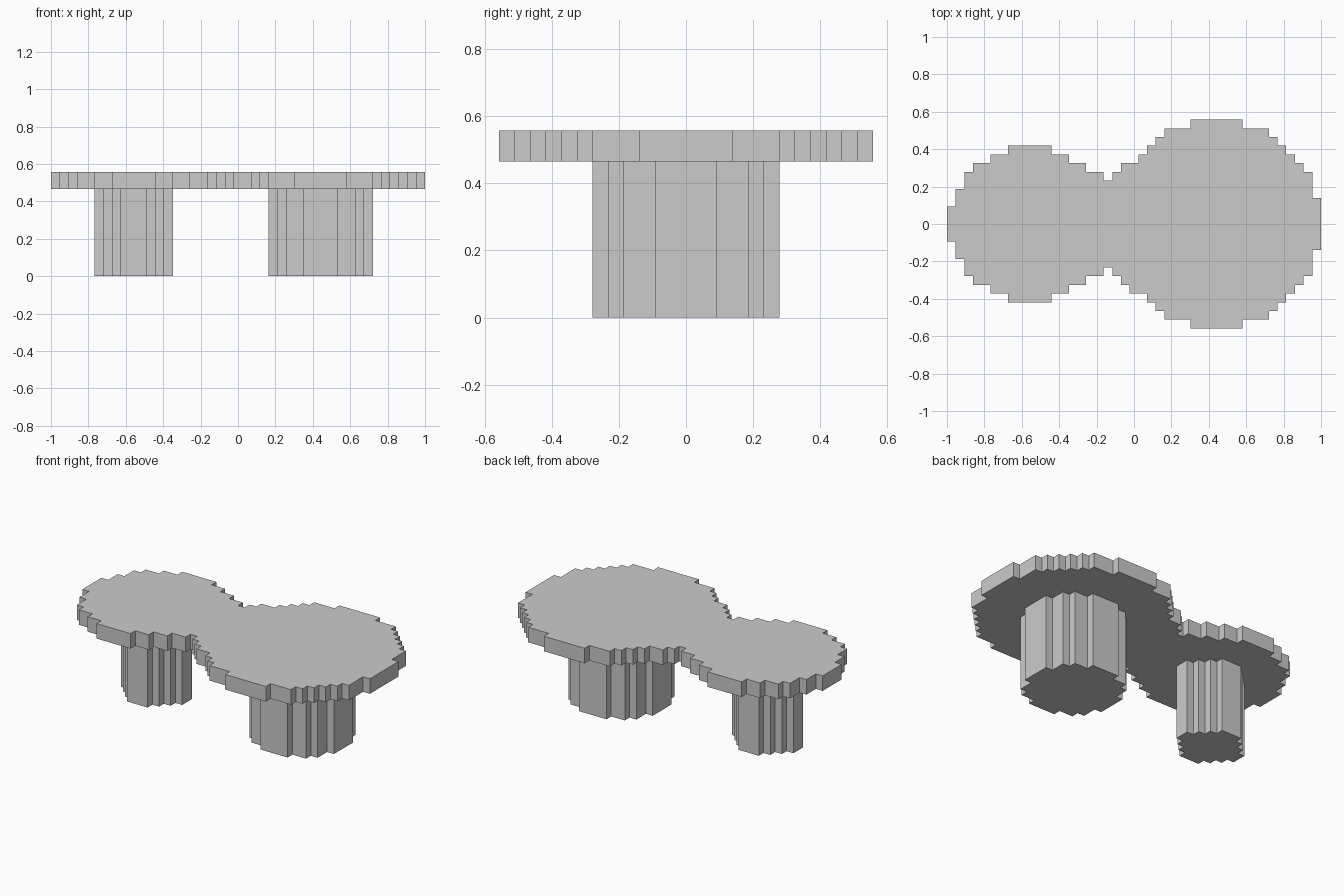
import bpy, bmesh

if "Cube" in bpy.data.objects:
    bpy.data.objects.remove(bpy.data.objects["Cube"])

S = 2 / 43  # grid cell size


def stepped_prism(name, first_col, back, front, z0, z1):
    """Extrude a stepped outline given as cell heights per column, back and front."""
    def edge(heights, sign):
        pts, prev = [], 0
        for i, h in enumerate(heights + [0]):
            if h != prev:
                x = -1 + (first_col + i) * S
                pts += [(x, sign * prev * S), (x, sign * h * S)]
            prev = h
        return pts[1:-1]

    outline = edge(front, -1) + edge(back, 1)[::-1]
    bm = bmesh.new()
    base = bm.faces.new([bm.verts.new((x, y, z0 * S)) for x, y in outline])
    ext = bmesh.ops.extrude_face_region(bm, geom=[base], use_keep_orig=True)
    top = [v for v in ext["geom"] if isinstance(v, bmesh.types.BMVert)]
    bmesh.ops.translate(bm, verts=top, vec=(0, 0, (z1 - z0) * S))
    bmesh.ops.recalc_face_normals(bm, faces=bm.faces)
    mesh = bpy.data.meshes.new(name)
    bm.to_mesh(mesh)
    bm.free()
    obj = bpy.data.objects.new(name, mesh)
    bpy.context.collection.objects.link(obj)
    return obj


def mirrored(half):
    return half + half[::-1]


# Table top: small lobe, narrow neck, large lobe
small_lobe = [2, 4, 6, 7, 7, 8, 8, 9, 9, 9, 9, 9, 8, 8, 7, 7, 6, 6]
neck = [5]
lobe_right = [12, 12, 12, 11, 11, 11, 10, 9, 8, 7, 6, 3]
back_left = [6, 7, 7, 8, 9, 10, 11, 11, 11, 12, 12, 12]
front_left = [6, 7, 8, 8, 9, 10, 11, 11, 11, 12, 12, 12]
stepped_prism("table_top", 0,
              small_lobe + neck + back_left + lobe_right,
              small_lobe + neck + front_left + lobe_right, 10, 12)

# Round stepped legs
small_leg = [1, 2, 3, 4, 4, 4, 3, 2, 1]
large_leg = mirrored([2, 4, 5, 5, 6, 6])
stepped_prism("small_leg", 5, small_leg, small_leg, 0, 10)
stepped_prism("large_leg", 25, large_leg, large_leg, 0, 10)
